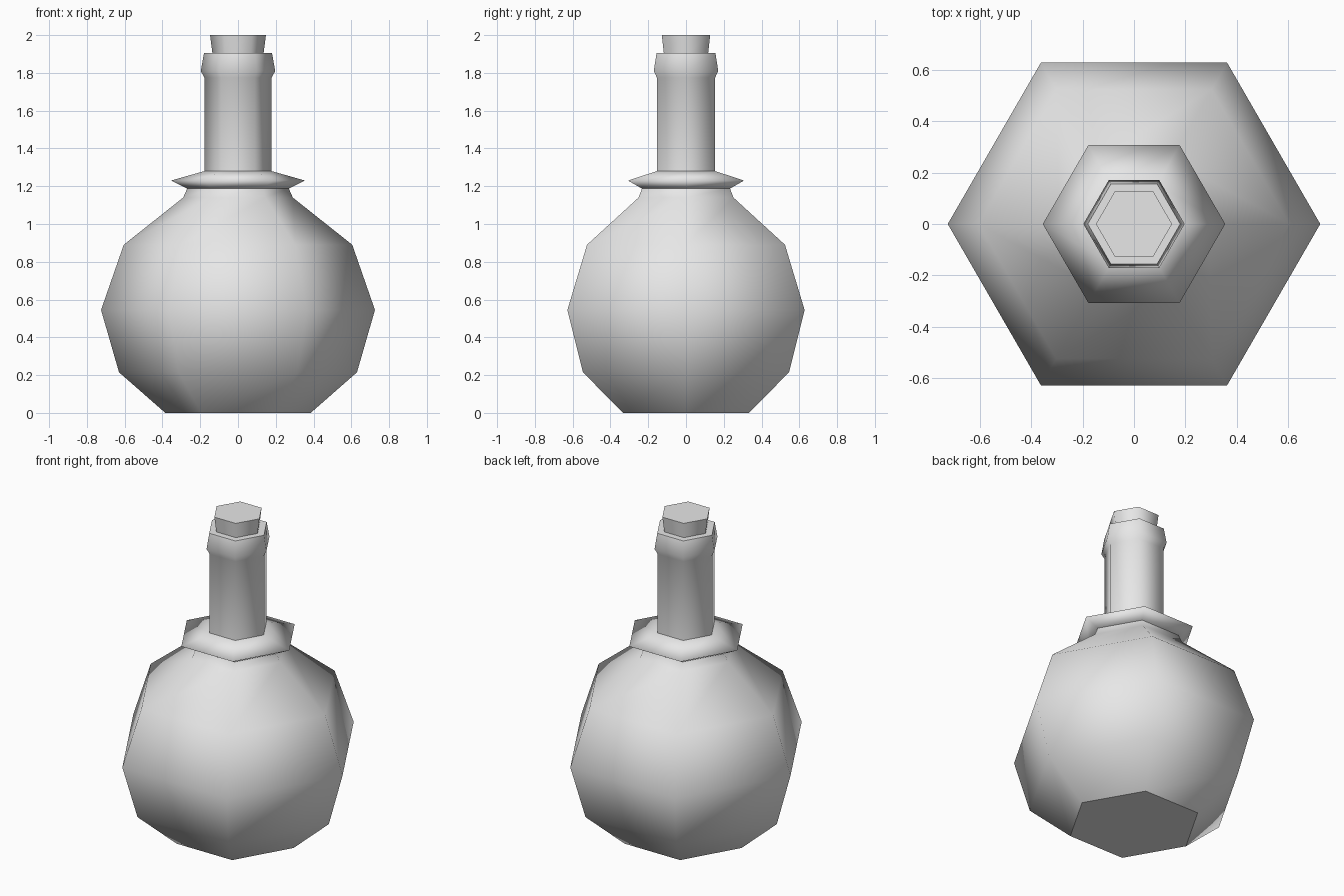
import bpy, bmesh
from math import cos, sin, pi

cube = bpy.data.objects.get("Cube")
if cube:
    bpy.data.objects.remove(cube, do_unlink=True)

SIDES = 6
grey = bpy.data.materials.new("plain_grey")
grey.use_nodes = True
colour = (0.8, 0.8, 0.8, 1)
grey.diffuse_color = colour
grey.node_tree.nodes["Principled BSDF"].inputs["Base Color"].default_value = colour


def turned(name, profile, cap_bottom=True, cap_top=True):
    """Six-sided turned part: smooth walls, flat caps with sharp rims."""
    bm = bmesh.new()
    rings = [[bm.verts.new((r * cos(2 * pi * i / SIDES), r * sin(2 * pi * i / SIDES), z))
              for i in range(SIDES)] for r, z in profile]
    for low, high in zip(rings, rings[1:]):
        for i in range(SIDES):
            j = (i + 1) % SIDES
            bm.faces.new((low[i], low[j], high[j], high[i])).smooth = True
    caps = []
    if cap_bottom:
        caps.append(bm.faces.new(rings[0][::-1]))
    if cap_top:
        caps.append(bm.faces.new(rings[-1]))
    for cap in caps:
        for edge in cap.edges:
            edge.smooth = False
    mesh = bpy.data.meshes.new(name)
    bm.to_mesh(mesh)
    bm.free()
    mesh.materials.append(grey)
    obj = bpy.data.objects.new(name, mesh)
    bpy.context.collection.objects.link(obj)
    return obj


# Round flask body with a short shoulder
turned("body", [(0.385, 0), (0.63, 0.215), (0.725, 0.545), (0.605, 0.89),
                (0.29, 1.14), (0.268, 1.19)], cap_top=False)

# Flared collar at the base of the neck
turned("collar", [(0.268, 1.187), (0.355, 1.23), (0.178, 1.28)])

# Neck with a thickened lip
turned("neck", [(0.178, 1.28), (0.178, 1.775), (0.197, 1.81), (0.18, 1.905)],
       cap_bottom=False)

# Tapered stopper
turned("stopper", [(0.135, 1.9), (0.148, 2.0)], cap_bottom=False)
